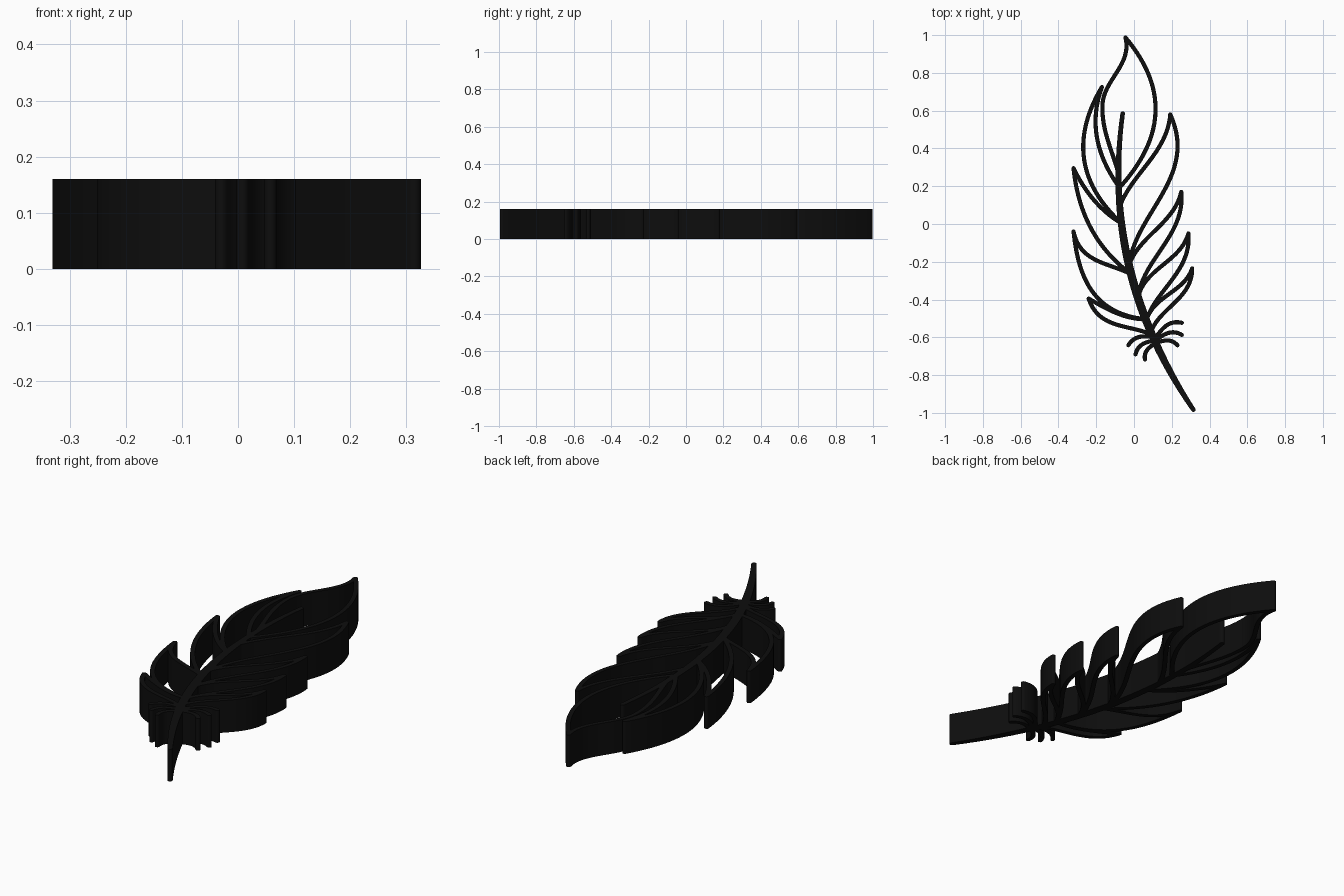
import bpy, bmesh, math
from mathutils import Vector

HEIGHT = 0.16
LINE = 0.011      # half width of the vane lines
LEFT, RIGHT = 1, -1

cube = bpy.data.objects.get("Cube")
if cube:
    bpy.data.objects.remove(cube, do_unlink=True)

black = bpy.data.materials.new("matte_black")
black.use_nodes = True
black.diffuse_color = (0.004, 0.004, 0.004, 1)
black.node_tree.nodes["Principled BSDF"].inputs["Base Color"].default_value = black.diffuse_color


def bow_point(start, end, bends, side, t):
    """Point on a bowed line; bends push it sideways near the start and near the end."""
    start, end = Vector(start), Vector(end)
    chord = end - start
    across = Vector((-chord.y, chord.x)) * side
    push = 3 * t * (1 - t) * ((1 - t) * bends[0] + t * bends[1])
    return start + chord * t + across * push


def bow(start, end, bends, side, steps=28):
    return [bow_point(start, end, bends, side, i / steps) for i in range(steps + 1)]


def add_ribbon(bm, path, half_width):
    """Flat ribbon with round ends, raised to full height."""
    n = len(path) - 1
    lefts, rights, faces = [], [], []
    for i, centre in enumerate(path):
        along = (path[min(i + 1, n)] - path[max(i - 1, 0)]).normalized()
        arm = Vector((-along.y, along.x)) * half_width(i / n)
        lefts.append(bm.verts.new((centre + arm).to_3d()))
        rights.append(bm.verts.new((centre - arm).to_3d()))
    for i in range(n):
        faces.append(bm.faces.new((rights[i], rights[i + 1], lefts[i + 1], lefts[i])))
    # Round caps
    for centre, a, b in ((path[0], lefts[0], rights[0]), (path[-1], rights[-1], lefts[-1])):
        arm = a.co.xy - centre
        turned = Vector((-arm.y, arm.x))
        angles = [math.pi * k / 6 for k in range(1, 6)]
        arc = [bm.verts.new((centre + arm * math.cos(t) + turned * math.sin(t)).to_3d()) for t in angles]
        faces.append(bm.faces.new([a] + arc + [b]))
    raised = bmesh.ops.extrude_face_region(bm, geom=faces, use_keep_orig=True)["geom"]
    top_verts = [v for v in raised if isinstance(v, bmesh.types.BMVert)]
    bmesh.ops.translate(bm, vec=(0, 0, HEIGHT), verts=top_verts)


def make_part(name, paths, half_width=lambda t: LINE):
    bm = bmesh.new()
    for path in paths:
        add_ribbon(bm, path, half_width)
    bmesh.ops.recalc_face_normals(bm, faces=bm.faces)
    mesh = bpy.data.meshes.new(name)
    bm.to_mesh(mesh)
    bm.free()
    mesh.materials.append(black)
    obj = bpy.data.objects.new(name, mesh)
    bpy.context.collection.objects.link(obj)
    bpy.ops.object.select_all(action="DESELECT")
    obj.select_set(True)
    bpy.context.view_layer.objects.active = obj
    bpy.ops.object.shade_smooth_by_angle(angle=math.radians(40))


# Central shaft, thickest near the tuft
SHAFT = ((-.06, .585), (.314, -.983), (.13, .125), RIGHT)
make_part("shaft", [bow(*SHAFT)],
          lambda t: .012 + .01 * max(0, math.sin(math.pi * t ** 1.3)))

# Leaf-shaped tip
tip, waist = (-.045, .987), (-.167, .62)
make_part("tip_vane", [
    bow(tip, waist, (-.21, .12), RIGHT),
    bow(waist, (-.083, .27), (.09, .01), RIGHT),
    bow(tip, (-.07, .2), (.3, .28), LEFT)])


def make_barbs(name, side, roots, barbs):
    """Each barb hangs from two neighbouring roots on the shaft and meets in a point."""
    for i, (point, outer, inner) in enumerate(barbs):
        upper, lower = (bow_point(*SHAFT, t) for t in roots[i:i + 2])
        make_part(f"{name}_{i + 1}", [bow(point, lower, outer, side),
                                      bow(point, upper, inner, side)])


# Barbs from top to bottom: point, outer bends, inner bends
make_barbs("left_barb", LEFT, (.295, .49, .6, .68, .72), [
    ((.192, .58), (.28, -.05), (.15, -.05)),
    ((.25, .17), (.18, -.09), (.14, -.1)),
    ((.288, -.05), (.2, -.05), (.14, -.16)),
    ((.308, -.235), (.22, -.08), (.14, -.16))])
make_barbs("right_barb", RIGHT, (.23, .35, .52, .675, .73), [
    ((-.17, .725), (.27, .27), (.19, .16)),
    ((-.32, .295), (.14, .155), (.09, .11)),
    ((-.32, -.04), (.22, .33), (.3, .05)),
    ((-.24, -.395), (.3, .02), (.06, .12))])

# Downy tuft at the base of the vane
tufts = {
    "left_tuft": (LEFT, [(.253, -.523), (.253, -.587), (.23, -.642)]),
    "right_tuft": (RIGHT, [(-.03, -.642), (.008, -.69), (.058, -.718)]),
}
for name, (side, ends) in tufts.items():
    make_part(name, [bow((.115, -.6 - .015 * i), end, (.15, .3), side)
                     for i, end in enumerate(ends)])
